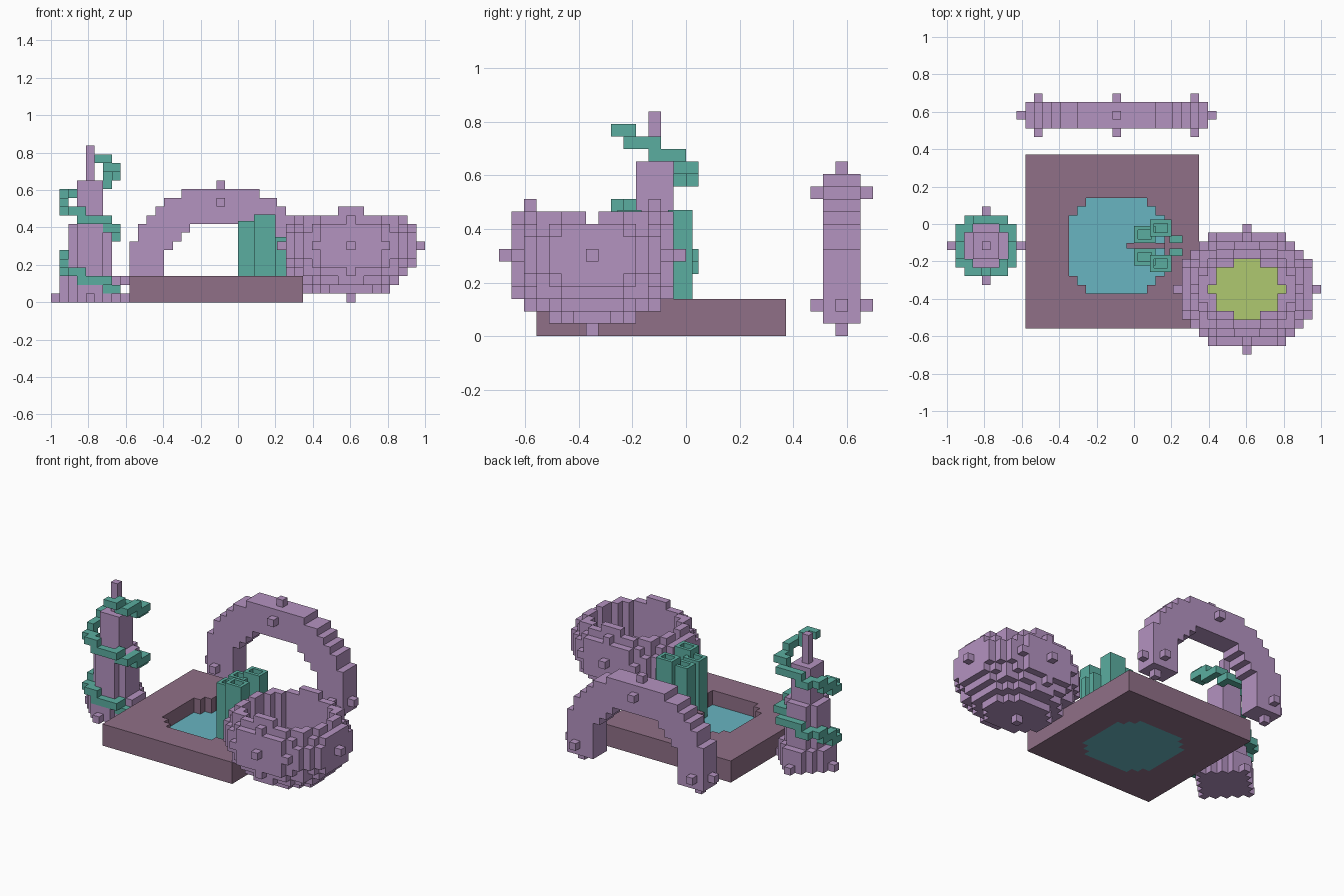
import bpy, bmesh, math
from mathutils import Vector

if "Cube" in bpy.data.objects:
    bpy.data.objects.remove(bpy.data.objects["Cube"], do_unlink=True)

V = 2 / 43                            # block size
ORIGIN = Vector((-1, -15 * V, 0))


def material(name, hexa):
    srgb = [int(hexa[n:n + 2], 16) / 255 for n in (0, 2, 4)]
    col = [c / 12.92 if c < 0.04 else ((c + 0.055) / 1.055) ** 2.4 for c in srgb] + [1]
    m = bpy.data.materials.new(name)
    m.use_nodes = True
    m.diffuse_color = col
    m.node_tree.nodes["Principled BSDF"].inputs["Base Color"].default_value = col
    return m


lilac = material("lilac coral", "B493C0")
mauve = material("mauve stone", "907087")
teal = material("teal plant", "5BAEA0")
blue = material("pool blue", "68B5C1")
lime = material("lime moss", "AFC870")

parts = {}
filled = set()


def claim(name, mat, cells):
    """Give a part its blocks, skipping those another part already holds."""
    cells = set(cells) - filled
    filled.update(cells)
    parts[name] = (mat, cells)


def grid(xs, ys, zs):
    return [(i, j, k) for i in xs for j in ys for k in zs]


def shifted(cells, c):
    return {(i + c[0], j + c[1], k + c[2]) for i, j, k in cells}


# Pool and stone slab
pool = {(i, j) for i, j, k in grid(range(9, 29), range(3, 23), [0])
        if (i - 19) ** 2 + (j - 12) ** 2 <= 35}
claim("pool_water", blue, {(i, j, 0) for i, j in pool})
claim("stone_slab", mauve, [c for c in grid(range(9, 29), range(3, 23), range(3))
                            if c[:2] not in pool])

# Vine winding around the tower
TOWER = (4, 12, 0)
vine = set()
for n in range(1520):
    h = 0.8 + n / 100
    a = -math.pi / 2 - math.tau * (h - 9.2) / 7
    vine.add((round(3 * math.cos(a)), round(3 * math.sin(a)), round(h)))
claim("tower_vine", teal, shifted(vine, TOWER))

# Stepped tower with four feet
tower = set()
for radius, levels in ((3, range(3)), (2, range(3, 9)), (1, range(9, 14)), (0, range(14, 18))):
    span = range(-radius, radius + 1)
    tower |= {c for c in grid(span, span, levels)
              if c[0] ** 2 + c[1] ** 2 <= radius * radius + 1}
tower |= {(4, 0, 0), (-4, 0, 0), (0, 4, 0), (0, -4, 0)}
claim("stepped_tower", lilac, shifted(tower, TOWER))

# Arch with knobs
arch = {c for c in grid(range(-10, 11), (-1, 0, 1), range(-1, 11))
        if 6.85 <= math.hypot(c[0], c[2]) <= 10.9}
for x, z in ((-9, 0), (9, 0), (0, 9)):
    arch |= {(x, -2, z), (x, 2, z)}
arch |= {(-11, 0, 0), (11, 0, 0), (0, 0, 11), (-9, 0, -2), (9, 0, -2)}
claim("arch", lilac, shifted(arch, (19, 27, 2)))


# Hollow bowl with a mossy floor
def in_shell(x, y, z):
    return x * x / 63 + y * y / 48.5 + z * z / 36 <= 1


def in_cavity(x, y, z):
    return z >= -3 and x * x / 36 + y * y / 24.5 <= 1 - min(z, 0) ** 2 / 16.4


BOWL = (34, 7, 6)
space = grid(range(-7, 8), range(-6, 7), range(-5, 5))
moss = {(x, y, -4) for x, y, z in space if in_cavity(x, y, -3)}
bowl = {c for c in space if in_shell(*c) and not in_cavity(*c)}
bowl |= {(8, 0, 0), (-8, 0, 0), (0, 7, 0), (0, -7, 0), (0, 0, -6)}
claim("bowl_moss", lime, shifted(moss, BOWL))
claim("bowl", lilac, shifted(bowl, BOWL))


def finish(name, bm, mat):
    mesh = bpy.data.meshes.new(name)
    bm.to_mesh(mesh)
    bm.free()
    mesh.materials.append(mat)
    bpy.context.collection.objects.link(bpy.data.objects.new(name, mesh))


def build_blocks(name, mat, cells):
    """Skin the exposed sides of a set of blocks."""
    bm = bmesh.new()
    points = {}

    def vert(p):
        key = tuple(round(c) for c in p)
        if key not in points:
            points[key] = bm.verts.new(ORIGIN + V * Vector(key))
        return points[key]

    for cell in sorted(cells):
        for axis in range(3):
            for side in (0, 1):
                near = list(cell)
                near[axis] += 2 * side - 1
                if tuple(near) in filled:
                    continue
                u, w, base = Vector((0, 0, 0)), Vector((0, 0, 0)), Vector(cell)
                u[(axis + 1) % 3] = w[(axis + 2) % 3] = 1
                base[axis] += side
                ring = [base, base + u, base + u + w, base + w]
                bm.faces.new([vert(p) for p in (ring if side else ring[::-1])])
    finish(name, bm, mat)


for part, (mat, cells) in parts.items():
    build_blocks(part, mat, cells)


def box(name, mat, x0, x1, y0, y1, z0, z1, hole=0):
    """Plain box, or a tube with a sunken square mouth."""
    bm = bmesh.new()
    bmesh.ops.create_cube(bm, size=1)
    for v in bm.verts:
        v.co = ((x0 + x1) / 2 + v.co.x * (x1 - x0), (y0 + y1) / 2 + v.co.y * (y1 - y0),
                (z0 + z1) / 2 + v.co.z * (z1 - z0))
    if hole:
        bm.normal_update()
        top = max(bm.faces, key=lambda f: f.calc_center_median().z)
        bmesh.ops.inset_region(bm, faces=[top], thickness=hole)
        lip = bmesh.ops.extrude_face_region(bm, geom=[top])["geom"]
        bmesh.ops.delete(bm, geom=[top], context="FACES_ONLY")
        bmesh.ops.translate(bm, vec=(0, 0, -V),
                            verts=[g for g in lip if isinstance(g, bmesh.types.BMVert)])
    finish(name, bm, mat)


# Tube plants, mirrored across the pool's middle line
MID = ORIGIN.y + 12.5 * V
for side, s in (("left", 1), ("right", -1)):
    for kind, x0, x1, near, far, top, hole in (
            ("tall_tube", 0.085, 0.2, 0.05, 0.14, 0.47, 0.03),
            ("short_tube", 0, 0.115, 0.015, 0.105, 0.435, 0.03),
            ("side_shoot", 0.19, 0.26, 0.015, 0.055, 0.35, 0)):
        y0, y1 = sorted((MID + s * near, MID + s * far))
        box(f"{kind}_{side}", teal, x0, x1, y0, y1, V, top, hole)
box("plant_root", mauve, -0.04, 0.2, MID - 0.015, MID + 0.015, V, 0.12)
